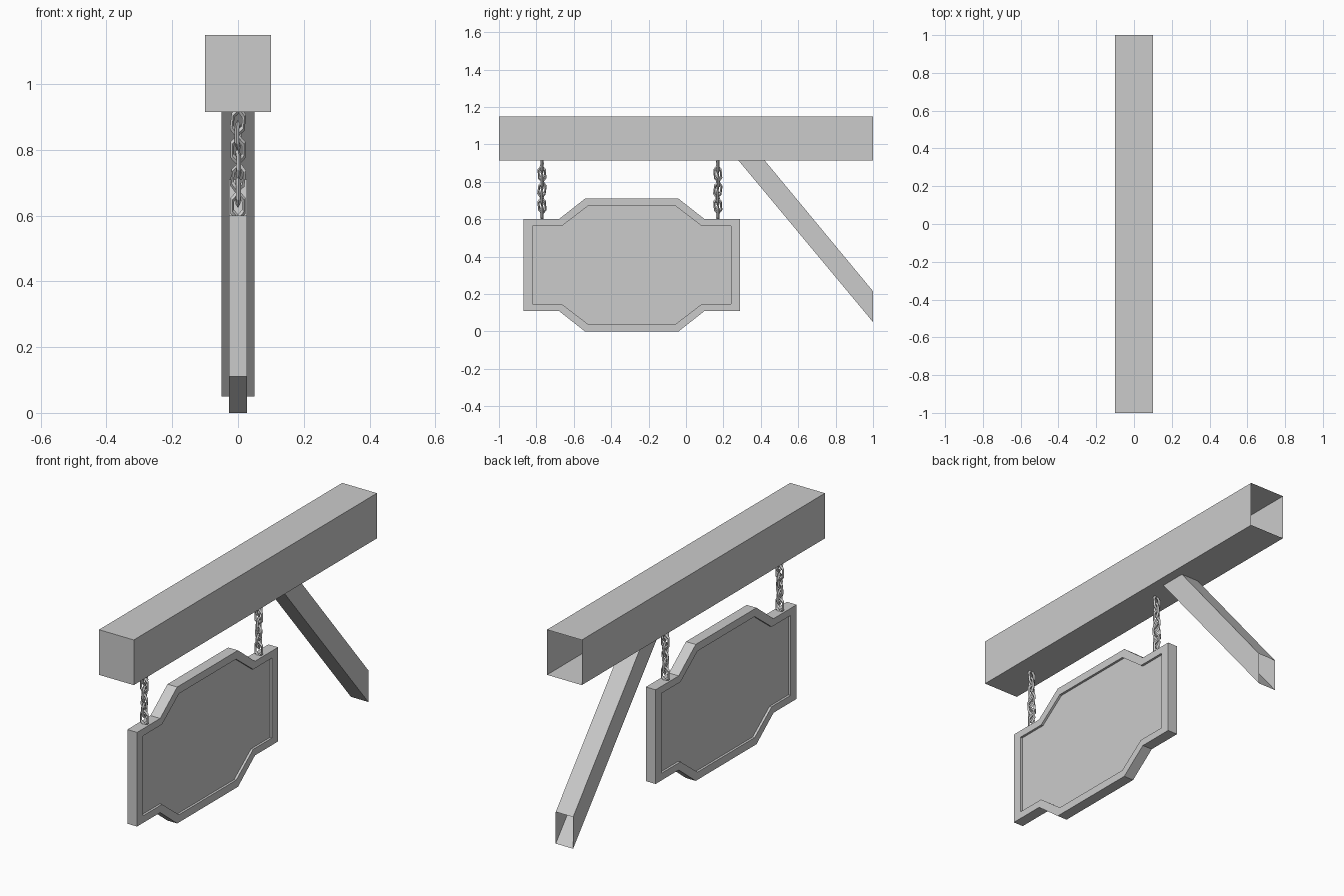
import bpy, bmesh, math
from mathutils import Matrix, Vector

cube = bpy.data.objects.get("Cube")
if cube:
    bpy.data.objects.remove(cube, do_unlink=True)

grey = bpy.data.materials.new("plain grey")
grey.use_nodes = True
colour = (0.6, 0.6, 0.6, 1)
grey.diffuse_color = colour
grey.node_tree.nodes["Principled BSDF"].inputs["Base Color"].default_value = colour


def finish(name, bm):
    bmesh.ops.recalc_face_normals(bm, faces=bm.faces)
    mesh = bpy.data.meshes.new(name)
    bm.to_mesh(mesh)
    bm.free()
    mesh.materials.append(grey)
    obj = bpy.data.objects.new(name, mesh)
    bpy.context.collection.objects.link(obj)
    return obj


def ring(bm, outline, x):
    return [bm.verts.new((x, y, z)) for y, z in outline]


def bridge(bm, a, b):
    for i in range(len(a)):
        j = (i + 1) % len(a)
        bm.faces.new((a[i], a[j], b[j], b[i]))


def prism(name, outline, half_width, open_ends):
    """Extrude a side profile along x, leaving out faces where open_ends is true."""
    bm = bmesh.new()
    left, right = ring(bm, outline, -half_width), ring(bm, outline, half_width)
    bridge(bm, left, right)
    bm.faces.new(left)
    bm.faces.new(right)
    bmesh.ops.recalc_face_normals(bm, faces=bm.faces)
    ends = [f for f in bm.faces if open_ends(f.calc_center_median())]
    bmesh.ops.delete(bm, geom=ends, context='FACES')
    return finish(name, bm)


# Horizontal beam, open at the wall end
prism("beam", [(-1, 0.915), (1, 0.915), (1, 1.15), (-1, 1.15)], 0.1,
      lambda c: c.y > 0.99)

# Diagonal brace, open where it meets the wall and the beam
prism("brace", [(0.28, 0.915), (0.42, 0.915), (1, 0.215), (1, 0.05)], 0.05,
      lambda c: c.y > 0.99 or c.z > 0.91)


# Sign board: symmetric stepped outline with a recessed panel on both sides
def sign_outline(quarter):
    top = quarter + [(-y, z) for y, z in reversed(quarter)]
    full = top + [(y, -z) for y, z in reversed(top)]
    return [(y - 0.29, z + 0.355) for y, z in full]


outer = sign_outline([(0.58, 0.245), (0.39, 0.245), (0.25, 0.355)])
inner = sign_outline([(0.53, 0.208), (0.375, 0.208), (0.235, 0.315)])
bm = bmesh.new()
rims = []
for side in (-1, 1):
    rim = ring(bm, outer, side * 0.028)
    lip = ring(bm, inner, side * 0.028)
    panel = ring(bm, inner, side * 0.016)
    bridge(bm, rim, lip)
    bridge(bm, lip, panel)
    bm.faces.new(panel)
    rims.append(rim)
bridge(bm, *rims)
finish("sign_board", bm)


# Chains: six-sided links, alternately turned
def add_link(bm, matrix, sides=6, tube_sides=4):
    loops = []
    for i in range(sides):
        a = math.tau * (i + 0.5) / sides
        loop = []
        for j in range(tube_sides):
            t = math.tau * j / tube_sides
            r = 0.8 + 0.25 * math.cos(t)
            p = Vector((0.025 * r * math.cos(a), 0.007 * math.sin(t),
                        0.047 * r * math.sin(a)))
            loop.append(bm.verts.new(matrix @ p))
        loops.append(loop)
    for i in range(sides):
        bridge(bm, loops[i], loops[(i + 1) % sides])


for name, y in (("front_chain", -0.77), ("rear_chain", 0.17)):
    bm = bmesh.new()
    for i in range(7):
        turn = math.radians(90 * (i % 2) + (8, -12, 5)[i % 3])
        tilt = math.radians((6, -5, 0, 8)[i % 4])
        add_link(bm, Matrix.Translation((0, y, 0.885 - 0.0425 * i))
                 @ Matrix.Rotation(turn, 4, 'Z') @ Matrix.Rotation(tilt, 4, 'Y'))
    finish(name, bm)
